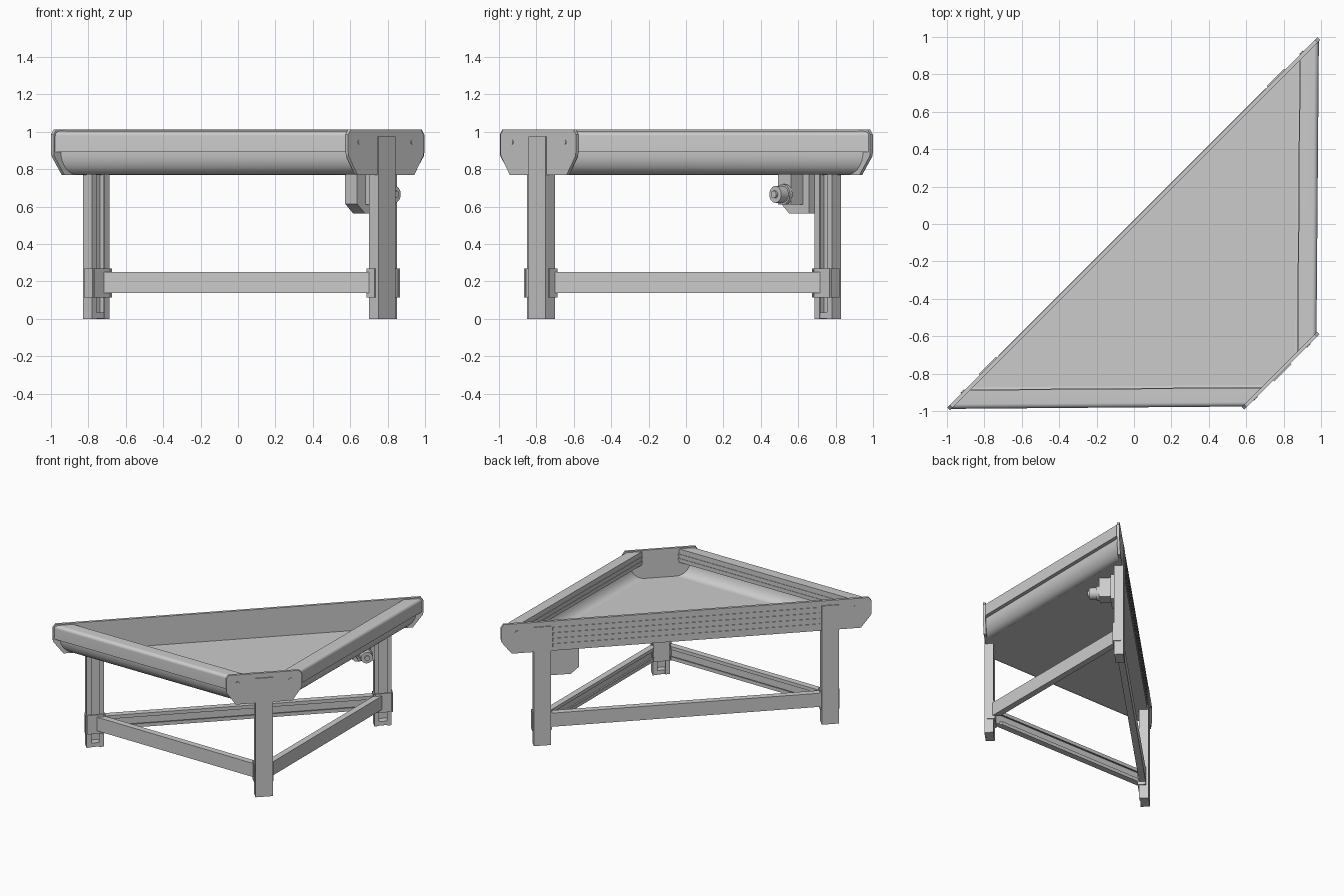
import bpy, bmesh, math
from mathutils import Vector

if "Cube" in bpy.data.objects:
    bpy.data.objects.remove(bpy.data.objects["Cube"])

# Everything is built in a frame whose x runs along the long diagonal side,
# with the cut corner toward -y; each object is then turned 45 degrees.
TURN = math.radians(45)
R2 = math.sqrt(2)


def finish(name, bm, mirror=False):
    bmesh.ops.recalc_face_normals(bm, faces=bm.faces)
    me = bpy.data.meshes.new(name)
    bm.to_mesh(me)
    bm.free()
    ob = bpy.data.objects.new(name, me)
    ob.rotation_euler.z = TURN
    bpy.context.collection.objects.link(ob)
    if mirror:
        ob.modifiers.new("mirror", 'MIRROR')
    return ob


def loft(name, a, b, mirror=False):
    """Solid between two matching outlines."""
    bm = bmesh.new()
    va = [bm.verts.new(p) for p in a]
    vb = [bm.verts.new(p) for p in b]
    n = len(va)
    for i in range(n):
        j = (i + 1) % n
        bm.faces.new((va[i], va[j], vb[j], vb[i]))
    bm.faces.new(va)
    bm.faces.new(vb)
    return finish(name, bm, mirror)


def plate(name, xz, y0, y1, mirror=False):
    return loft(name, [(x, y0, z) for x, z in xz], [(x, y1, z) for x, z in xz], mirror)


def box(name, x0, x1, y0, y1, z0, z1, mirror=False):
    return plate(name, [(x0, z0), (x1, z0), (x1, z1), (x0, z1)], y0, y1, mirror)


def cyl(name, x, z, r, y0, y1, n=24, mirror=False):
    ring = [(x + r * math.cos(2 * math.pi * i / n), z + r * math.sin(2 * math.pi * i / n)) for i in range(n)]
    return plate(name, ring, y0, y1, mirror)


def channel(w, d, t, lip):
    """C section: w wide and centred, web at depth 0, open at depth d."""
    h = w / 2
    half = [(h - lip, d - t), (h - lip, d), (h, d), (h, 0)]
    inner = [(h - t, t), (h - t, d - t)]
    return half + [(-p, q) for p, q in reversed(half)] + [(-p, q) for p, q in reversed(inner)] + inner[0:2]


def local(x, y):
    return Vector(((x + y) / R2, (y - x) / R2, 0))


# Side rails and curved covers: profile (inset, z) swept with mitred ends
A, B = local(-0.985, -0.988), local(0.597, -0.975)


def sweep(name, prof):
    def at(p):
        return [(p.x + s * R2, p.y, z) for s, z in prof]
    return loft(name, at(A), at(B), True)


arc = [i * math.pi / 16 for i in range(9)]
r = 0.025
rail = [(0.1, 0.893), (0.1, 1.003)]
rail += [(r - r * math.sin(a), 1.003 - r + r * math.cos(a)) for a in arc]
rail += [(0.0, 0.893)]
sweep("side_rail", rail)
outer = [(0.115 - 0.085 * math.cos(a), 0.893 - 0.122 * math.sin(a)) for a in arc]
inner = [(0.115 - 0.075 * math.cos(a), 0.893 - 0.112 * math.sin(a)) for a in arc]
sweep("curved_side_cover", outer + inner[::-1])
for z in (0.915, 0.95):
    sweep("rail_inner_rib", [(0.1, z), (0.104, z), (0.104, z + 0.012), (0.1, z + 0.012)])

# Tray floor
s = 0.112 * R2
floor = [(A.x + s, A.y), (B.x + s, B.y), (-B.x - s, B.y), (-A.x - s, A.y)]
loft("tray_floor", [(x, y, 0.771) for x, y in floor], [(x, y, 0.781) for x, y in floor])


# Long back plate and cut-corner plate
def end_plate(name, half, foot, y0, y1):
    side = [(foot, 0.77), (half - 0.003, 0.87), (half, 0.89), (half, 0.985), (half - 0.02, 1.013)]
    plate(name, side + [(-x, z) for x, z in reversed(side)], y0, y1)


end_plate("back_plate", 1.4, 1.32, -0.008, 0.013)
end_plate("corner_plate", 0.285, 0.215, -1.118, -1.098)
for z in (0.80, 0.845, 0.89, 0.935):
    box("back_plate_rib", -1.01, 1.01, 0.013, 0.017, z, z + 0.028)
cyl("back_bolt", 1.28, 0.945, 0.014, 0.01, 0.018, 6, True)
cyl("corner_bolt", 0.2, 0.945, 0.014, -1.122, -1.11, 6, True)

# Legs: open channels below the tray, flat tabs up over the plates
leg = channel(0.13, 0.07, 0.012, 0.035)


def make_leg(name, x, y, mirror):
    loft(name, [(x + p, y - q, 0) for p, q in leg] if mirror else [(x + p, y + q, 0) for p, q in leg],
         [(x + p, y - q, 0.772) for p, q in leg] if mirror else [(x + p, y + q, 0.772) for p, q in leg], mirror)
    d = -1 if mirror else 1
    box(name + "_tab", x - 0.065, x + 0.065, y, y + d * 0.012, 0.77, 0.975, mirror)
    box(name + "_foot", x - 0.06, x + 0.06, y + d * 0.003, y + d * 0.066, 0.002, 0.035, mirror)
    # clamp plates that hold the cross beams
    box(name + "_clamp", x - 0.06, x + 0.06, y + d * 0.068, y + d * 0.082, 0.115, 0.27, mirror)
    for k in (-1, 1):
        a, b = sorted((x + k * 0.064, x + k * 0.074))
        box(name + "_clamp_side", a, b, y + d * 0.02, y + d * 0.082, 0.115, 0.27, mirror)


make_leg("corner_leg", 0, -1.126, False)
make_leg("back_leg", -1.088, 0.02, True)

# Cross beams, webs facing outward
beam = channel(0.112, 0.05, 0.01, 0.028)
loft("back_beam", [(-1.025, -q, 0.195 + p) for p, q in beam], [(1.025, -q, 0.195 + p) for p, q in beam])


def beam_end(x, slope):
    # ends are cut to sit against the leg faces
    out = []
    for p, q in beam:
        v = local(x + slope * q, -0.805 + q)
        out.append((v.x, v.y, 0.195 + p))
    return out


loft("side_beam", beam_end(-0.735, 1), beam_end(0.715, -1), True)

# Drive: guard box, gearbox and motor
plate("drive_guard", [(0.81, 0.772), (0.81, 0.615), (0.87, 0.563), (1.02, 0.563), (1.02, 0.772)], -0.09, 0.0)
box("gearbox", 0.875, 0.975, -0.18, -0.09, 0.61, 0.772)
cyl("motor_flange", 0.93, 0.665, 0.055, -0.2, -0.18)
cyl("motor", 0.93, 0.665, 0.045, -0.255, -0.2)
cyl("motor_shaft", 0.93, 0.665, 0.02, -0.268, -0.255, 16)

# Smooth the rounded parts, keep edges sharp
for ob in bpy.context.collection.objects:
    ob.select_set(True)
    bpy.context.view_layer.objects.active = ob
bpy.ops.object.shade_smooth_by_angle(angle=math.radians(30))
